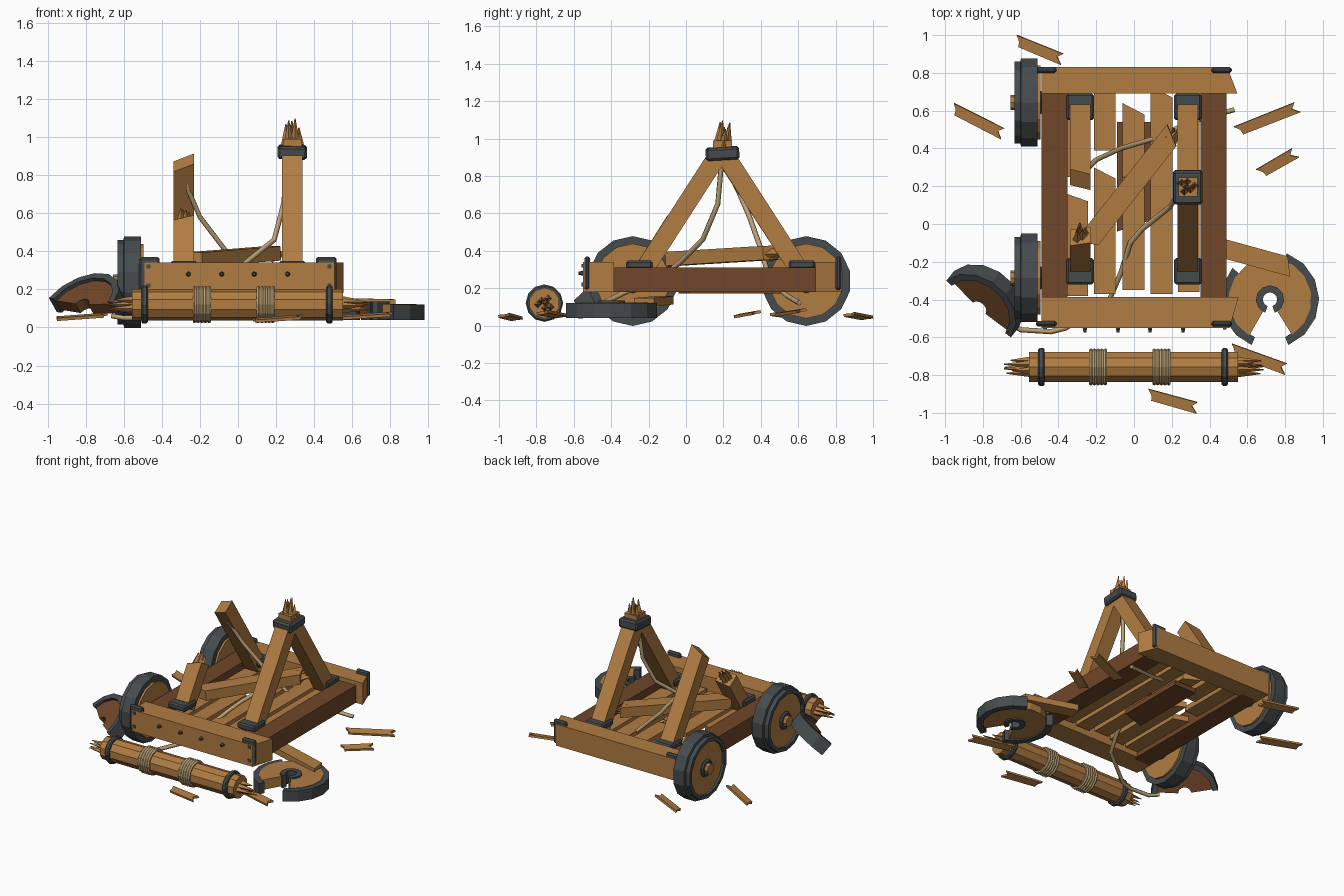
import bpy, bmesh, math, random
from mathutils import Vector, Matrix

if "Cube" in bpy.data.objects:
    bpy.data.objects.remove(bpy.data.objects["Cube"])
random.seed(4)


def material(name, c):
    m = bpy.data.materials.new(name)
    m.diffuse_color = (*c, 1)
    m.use_nodes = True
    m.node_tree.nodes["Principled BSDF"].inputs["Base Color"].default_value = m.diffuse_color
    return m


WOOD = material("wood", (0.44, 0.205, 0.055))
DARK = material("dark_wood", (0.165, 0.062, 0.022))
IRON = material("iron", (0.06, 0.07, 0.075))
ROPE = material("rope", (0.50, 0.36, 0.18))


def finish(name, bm, mat, M=Matrix()):
    bmesh.ops.remove_doubles(bm, verts=bm.verts, dist=1e-5)
    bmesh.ops.recalc_face_normals(bm, faces=bm.faces)
    me = bpy.data.meshes.new(name)
    bm.to_mesh(me)
    bm.free()
    me.materials.append(mat)
    ob = bpy.data.objects.new(name, me)
    ob.matrix_world = M
    bpy.context.collection.objects.link(ob)
    return ob


def frame(a, b, up=(0, 0, 1)):
    """Matrix at a with local x toward b and local z near up."""
    d = (Vector(b) - Vector(a)).normalized()
    s = Vector(up).cross(d).normalized()
    M = Matrix((d, s, d.cross(s))).transposed().to_4x4()
    M.translation = Vector(a)
    return M


def prism(name, pts, h, M, mat):
    """Outline in local xy, extruded by h about local z = 0."""
    bm = bmesh.new()
    lo = [bm.verts.new((x, y, -h / 2)) for x, y in pts]
    hi = [bm.verts.new((x, y, h / 2)) for x, y in pts]
    bm.faces.new(lo)
    bm.faces.new(hi)
    for i in range(len(pts)):
        j = (i + 1) % len(pts)
        bm.faces.new((lo[i], lo[j], hi[j], hi[i]))
    return finish(name, bm, mat, M)


def beam(name, a, b, w, h, mat=WOOD, skew=(0, 0), up=(0, 0, 1)):
    L = (Vector(b) - Vector(a)).length
    p, q = skew
    return prism(name, [(p, -w / 2), (L + q, -w / 2), (L - q, w / 2), (-p, w / 2)], h, frame(a, b, up), mat)


def box(name, c, s, mat, bevel=0.0):
    bm = bmesh.new()
    bmesh.ops.create_cube(bm, size=1)
    bmesh.ops.scale(bm, vec=s, verts=bm.verts)
    if bevel:
        bmesh.ops.bevel(bm, geom=bm.edges[:], offset=bevel, segments=1, affect='EDGES')
    return finish(name, bm, mat, Matrix.Translation(c))


def lathe(name, prof, n, M, mat, a0=0.0, a1=360.0):
    """Closed (radius, height) profile turned about local z; capped if partial."""
    bm = bmesh.new()
    full = a1 - a0 >= 360
    rings = []
    for i in range(n if full else n + 1):
        t = math.radians(a0 + (a1 - a0) * i / n)
        rings.append([bm.verts.new((r * math.cos(t), r * math.sin(t), z)) for r, z in prof])
    k = len(prof)
    for i in range(n):
        A, B = rings[i], rings[(i + 1) % len(rings)]
        for j in range(k):
            bm.faces.new((A[j], A[(j + 1) % k], B[(j + 1) % k], B[j]))
    if not full:
        bm.faces.new(rings[0])
        bm.faces.new(rings[-1])
    return finish(name, bm, mat, M)


def tube(r0, r1, z0, z1, c=0.0):
    return [(r0, z0), (r1 - c, z0), (r1, z0 + c), (r1, z1 - c), (r1 - c, z1), (r0, z1)] if c else \
        [(r0, z0), (r1, z0), (r1, z1), (r0, z1)]


def spikes(name, c, d, spread, length, n, r=0.026):
    """Bundle of splinters pointing along d."""
    bm = bmesh.new()
    for i in range(n):
        t = i * 2.4
        rr = spread * math.sqrt((i + 0.3) / n)
        l = length * random.uniform(0.55, 1)
        bmesh.ops.create_cone(bm, segments=4, radius1=r, radius2=0.003, depth=l, cap_ends=True,
                              matrix=Matrix.Translation((rr * math.cos(t), rr * math.sin(t), l / 2)))
    q = Vector(d).to_track_quat('Z', 'Y').to_matrix().to_4x4()
    return finish(name, bm, WOOD, Matrix.Translation(c) @ q)


def rope(name, pts, r=0.014):
    cu = bpy.data.curves.new(name, 'CURVE')
    cu.dimensions = '3D'
    cu.bevel_depth = r
    cu.bevel_resolution = 1
    cu.use_fill_caps = True
    sp = cu.splines.new('POLY')
    sp.points.add(len(pts) - 1)
    for p, co in zip(sp.points, pts):
        p.co = (*co, 1)
    cu.materials.append(ROPE)
    bpy.context.collection.objects.link(bpy.data.objects.new(name, cu))


# Chassis
for s in (-1, 1):
    beam("side_beam", (s * 0.42, -0.42, 0.245), (s * 0.42, 0.72, 0.245), 0.138, 0.13, DARK)
beam("front_beam", (-0.49, -0.468, 0.26), (0.53, -0.468, 0.26), 0.165, 0.16, WOOD, (0, -0.024))
beam("back_beam", (-0.49, 0.762, 0.26), (0.52, 0.762, 0.26), 0.14, 0.16, WOOD, (0, 0.027))
for y in (-0.528, 0.815):
    for x in (-0.465, 0.464):
        box("corner_strap", (x, y, 0.28), (0.108, 0.03, 0.18), IRON, 0.01)
for x in (-0.26, -0.085, 0.085, 0.26):
    lathe("beam_bolt", [(0, 0), (0.015, 0), (0.008, 0.03), (0, 0.03)], 6,
          frame((x, -0.545, 0.28), (x, -0.545, 1), (0, -1, 0)), IRON)
for x, z in ((-0.47, 0.32), (-0.47, 0.22), (0.48, 0.32), (0.48, 0.22)):
    box("corner_rivet", (x, -0.55, z), (0.02, 0.015, 0.02), IRON)

# Deck planks, some snapped
for x, y0, y1, k in ((-0.3, -0.38, 0.14, .02), (-0.3, 0.25, 0.7, .03), (-0.155, -0.37, 0.27, .03),
                     (-0.155, 0.39, 0.7, 0), (-0.003, -0.35, 0.22, .03), (-0.003, 0.25, 0.61, .03),
                     (0.145, -0.37, 0.7, .03), (0.29, -0.36, 0.7, 0)):
    beam("deck_plank", (x, y0, 0.235), (x, y1, 0.235), 0.115, 0.04, WOOD, (0, -k))
beam("under_plank", (0, -0.01, 0.19), (0, 0.54, 0.19), 0.18, 0.035, DARK, (0.03, 0))

# A-frame legs, left pair snapped
for x in (-0.285, 0.285):
    for y in (-0.25, 0.62):
        box("leg_bracket", (x, y, 0.325), (0.145, 0.14, 0.045), IRON, 0.01)
beam("right_front_leg", (0.285, -0.23, 0.29), (0.285, 0.17, 0.91), 0.108, 0.1)
beam("right_back_leg", (0.285, 0.61, 0.29), (0.285, 0.21, 0.91), 0.108, 0.1)
beam("left_front_leg", (-0.285, -0.23, 0.29), (-0.285, -0.065, 0.55), 0.108, 0.1, WOOD, (0, 0.015))
spikes("left_leg_splinters", (-0.285, -0.07, 0.535), (0, 0.55, 0.85), 0.03, 0.15, 5)
beam("left_back_leg", (-0.285, 0.61, 0.29), (-0.285, 0.235, 0.865), 0.108, 0.1, WOOD, (0, -0.025))
cap = box("apex_cap", (0.285, 0.195, 0.92), (0.155, 0.18, 0.068), IRON, 0.012)
cap.rotation_euler = (0.06, 0.03, 0)
box("apex_stump", (0.285, 0.195, 0.96), (0.1, 0.1, 0.06), WOOD)
spikes("apex_splinters", (0.285, 0.195, 0.96), (0, 0.1, 1), 0.042, 0.14, 6)

# Fallen throwing arm
beam("throwing_arm", (-0.25, -0.1, 0.355), (0.2, 0.47, 0.39), 0.11, 0.075, WOOD, (0.03, -0.03))
spikes("arm_splinters", (0.18, 0.45, 0.385), (0.62, 0.78, 0.05), 0.028, 0.1, 5)

# Wheels still on the left side
for y in (-0.285, 0.643):
    M = frame((-0.57, y, 0.238), (-0.57, y, 1), (-1, 0, 0))
    lathe("wheel_tyre", [(0.195, -0.06), (0.24, -0.06), (0.24, 0.028), (0.222, 0.032), (0.222, 0.063), (0.195, 0.063)],
          14, M, IRON)
    lathe("wheel_disc", tube(0, 0.2, -0.075, 0.045), 14, M, WOOD)
    lathe("wheel_hub", tube(0, 0.065, -0.085, 0.06, 0.01), 10, M, IRON)
    lathe("axle_stub", tube(0, 0.04, -0.15, 0.085), 8, M, WOOD)

# Broken wheel lying flat at the right
M = Matrix.Translation((0.72, -0.4, 0.085))
for a0, a1, n in ((140, 248, 5), (-68, 70, 6)):
    lathe("fallen_tyre", tube(0.215, 0.26, -0.045, 0.035), n, M, IRON, a0, a1)
lathe("fallen_disc", tube(0.045, 0.22, -0.035, 0.038), 13, M, WOOD, -58, 240)
lathe("fallen_hub", tube(0.038, 0.075, -0.045, 0.05), 10, M, IRON, -70, 250)
beam("loose_plank", (0.42, -0.115, 0.135), (0.82, -0.225, 0.125), 0.1, 0.045, WOOD, (0, 0.02))

# Half wheel leaning at the left
d = Vector((0.78, -0.62, 0.0)).normalized()
b = Vector((0.5, 0.62, 0.72))
M = frame((0, 0, 0), d, d.cross(b))
M.translation = (-0.812, -0.435, 0.1)
lathe("half_tyre", tube(0.19, 0.228, -0.055, 0.045), 7, M, IRON, 0, 172)
lathe("half_disc", tube(0.045, 0.195, -0.04, 0.025), 6, M, DARK, 2, 170)

# Fallen winch drum
M = frame((0, -0.757, 0.12), (0, -0.757, 1), (1, 0, 0))
lathe("winch_drum", tube(0, 0.083, -0.557, 0.55), 10, M, WOOD)
for x in (-0.49, 0.48):
    lathe("drum_band", tube(0.07, 0.1, x - 0.017, x + 0.017, 0.008), 12, M, IRON)
for c in (-0.19, 0.145):
    for i in range(5):
        z = c + (i - 2) * 0.019
        lathe("drum_rope", [(0.087 + 0.011 * math.cos(t), z + 0.011 * math.sin(t))
                            for t in [k * math.pi / 3 for k in range(6)]], 12, M, ROPE)
spikes("drum_splinters_left", (-0.55, -0.757, 0.12), (-1, 0, 0), 0.042, 0.15, 6, 0.02)
spikes("drum_splinters_right", (0.545, -0.757, 0.12), (1, 0, 0), 0.042, 0.15, 6, 0.02)

# Torn ropes
rope("right_rope", [(0.26, 0.19, 0.87), (0.24, 0.17, 0.65), (0.19, 0.09, 0.46), (0.04, -0.03, 0.34), (-0.02, -0.1, 0.28),
                    (-0.07, -0.26, 0.21), (-0.13, -0.4, 0.14), (-0.36, -0.55, 0.06), (-0.44, -0.57, 0.05),
                    (-0.6, -0.56, 0.05), (-0.66, -0.52, 0.06)])
rope("left_rope", [(-0.285, 0.22, 0.84), (-0.26, 0.28, 0.72), (-0.2, 0.34, 0.58), (-0.07, 0.4, 0.41), (0.1, 0.45, 0.24),
                   (0.3, 0.54, 0.16), (0.53, 0.605, 0.12)])

# Splinters scattered on the ground
for x0, y0, x1, y1, z in ((-0.63, 0.975, -0.375, 0.87, 0.05), (-0.965, 0.615, -0.69, 0.475, 0.055),
                          (0.54, 0.49, 0.87, 0.62, 0.07), (0.66, 0.265, 0.86, 0.38, 0.06),
                          (0.07, -0.9, 0.34, -0.975, 0.045), (0.51, -0.66, 0.81, -0.77, 0.06)):
    L = math.hypot(x1 - x0, y1 - y0)
    M = frame((x0, y0, z - 0.01), (x1, y1, z + 0.01)) @ Matrix.Rotation(0.2, 4, 'X')
    prism("ground_splinter", [(0.03, -0.028), (L, -0.03), (L - 0.035, 0.003), (L - 0.01, 0.03), (0, 0.028), (0.025, 0)],
          0.016, M, WOOD)
